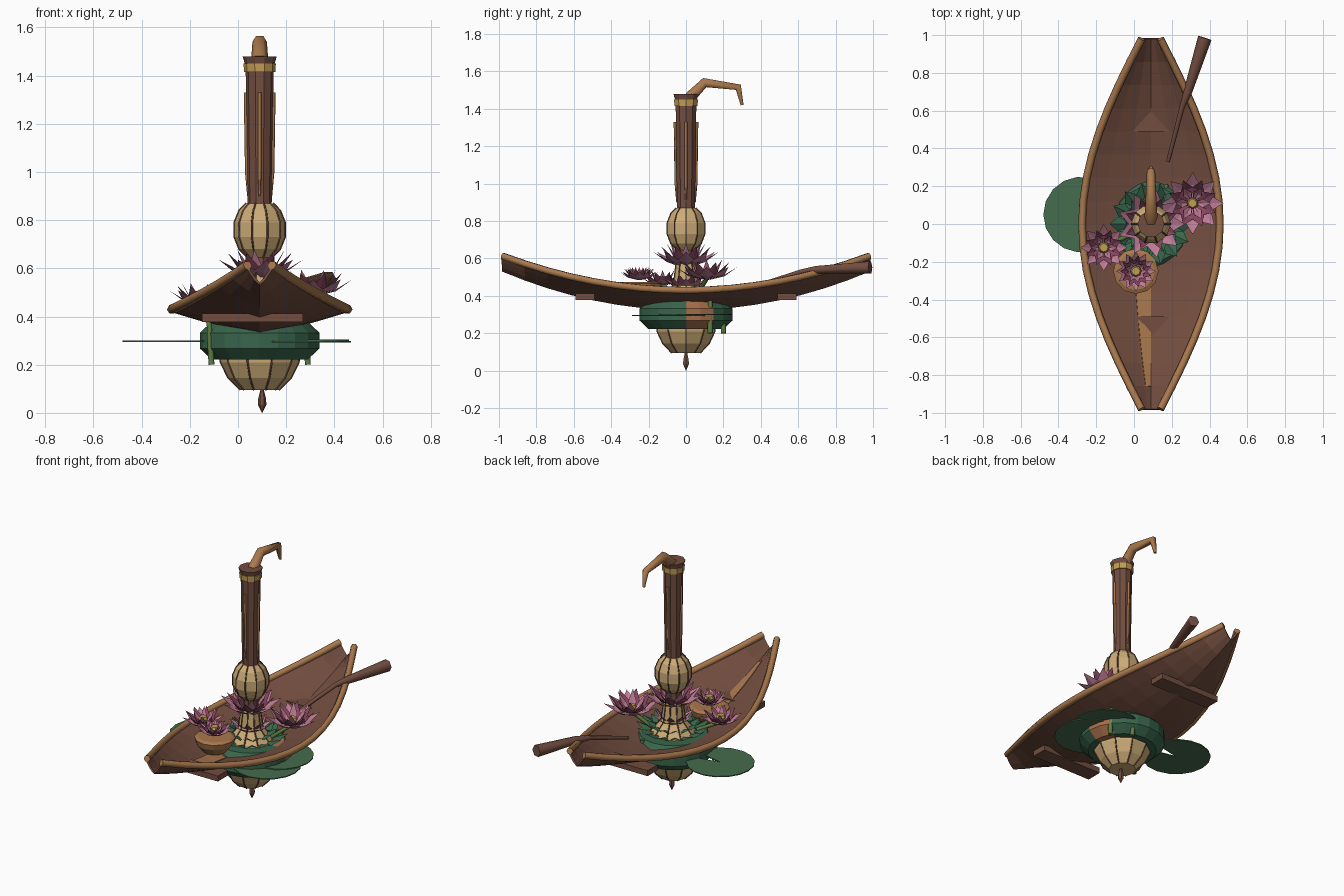
import bpy, math
from mathutils import Vector

cube = bpy.data.objects.get("Cube")
if cube:
    bpy.data.objects.remove(cube)


def material(name, r, g, b):
    m = bpy.data.materials.new(name)
    m.use_nodes = True
    m.diffuse_color = (r, g, b, 1)
    m.node_tree.nodes["Principled BSDF"].inputs["Base Color"].default_value = (r, g, b, 1)
    return m


BROWN = material("dark wood", .17, .075, .05)
TAN = material("light wood", .40, .19, .075)
CREAM = material("gourd cream", .62, .42, .19)
GREEN = material("deep green", .04, .13, .07)
PAD = material("pad green", .06, .15, .075)
STEM = material("stem green", .11, .20, .05)
ROSE = material("petal pink", .52, .20, .30)
MAUVE = material("petal mauve", .24, .06, .11)
GOLD = material("gold", .55, .34, .09)
CLAY = material("terracotta", .40, .16, .07)
CX = .09  # shared centre line of boat and gourd


def build(name, verts, faces, *mats):
    me = bpy.data.meshes.new(name)
    me.from_pydata(verts, [], faces)
    for m in mats:
        me.materials.append(m)
    ob = bpy.data.objects.new(name, me)
    bpy.context.collection.objects.link(ob)
    return ob


def ring(r, z, n, x=CX, y=0):
    return [(x + r * math.cos(2 * math.pi * i / n), y + r * math.sin(2 * math.pi * i / n), z)
            for i in range(n)]


def lathe(name, profile, mat, n=10, x=CX, y=0):
    verts = [v for r, z in profile for v in ring(r, z, n, x, y)]
    faces = [(k * n + i, k * n + (i + 1) % n, (k + 1) * n + (i + 1) % n, (k + 1) * n + i)
             for k in range(len(profile) - 1) for i in range(n)]
    faces += [tuple(reversed(range(n))), tuple(range(len(verts) - n, len(verts)))]
    return build(name, verts, faces, mat)


def tube(name, points, radii, mat, res=1):
    cu = bpy.data.curves.new(name, 'CURVE')
    cu.dimensions = '3D'
    cu.bevel_depth = 1
    cu.bevel_resolution = res
    cu.use_fill_caps = True
    sp = cu.splines.new('POLY')
    sp.points.add(len(points) - 1)
    for p, co, r in zip(sp.points, points, radii):
        p.co = (*co, 1)
        p.radius = r
    cu.materials.append(mat)
    ob = bpy.data.objects.new(name, cu)
    bpy.context.collection.objects.link(ob)
    bpy.ops.object.select_all(action='DESELECT')
    ob.select_set(True)
    bpy.context.view_layer.objects.active = ob
    bpy.ops.object.convert(target='MESH')
    return ob


def box(name, loc, size, mat):
    x, y, z = loc
    a, b, c = (s / 2 for s in size)
    v = [(x + i * a, y + j * b, z + k * c) for i in (-1, 1) for j in (-1, 1) for k in (-1, 1)]
    return build(name, v, [(0, 1, 3, 2), (4, 6, 7, 5), (0, 4, 5, 1), (2, 3, 7, 6),
                           (0, 2, 6, 4), (1, 5, 7, 3)], mat)


# Boat hull, plank and rails
def hull_point(t, y, lift=0):
    half = .04 + .325 * math.cos(y * math.pi / 2)
    keel, rim = .335 + .215 * y * y, .43 + .19 * y * y
    return (CX + t * half, y, keel + (rim - keel) * abs(t) ** 1.2 + lift)


def hull_sheet(name, ts, ys, mat, lift, thick):
    n = len(ts)
    v = [hull_point(t, y, lift) for y in ys for t in ts]
    f = [(j * n + i, j * n + i + 1, (j + 1) * n + i + 1, (j + 1) * n + i)
         for j in range(len(ys) - 1) for i in range(n - 1)]
    ob = build(name, v, f, mat)
    so = ob.modifiers.new("thickness", 'SOLIDIFY')
    so.thickness = thick
    return ob


stations = [-.98 + 1.96 * i / 16 for i in range(17)]
hull_sheet("hull", [-1, -.66, -.33, 0, .33, .66, 1], stations, BROWN, 0, .012)
hull_sheet("floor_plank", [-.25, 0], stations[1:7], TAN, .006, .005)
for side, label in ((-1, "right"), (1, "left")):
    tube(label + "_rail", [hull_point(side, y) for y in stations], [.02] * 17, TAN)
for y, label in ((-.54, "front"), (.54, "back")):
    box(label + "_bench", (.06 if y < 0 else .07, y, .395), (.42, .1, .035), BROWN)

# Gourd body, its ribs and bottom spike
lower = [(.08, .095), (.13, .145), (.162, .21), (.17, .29), (.13, .39), (.07, .46), (.055, .58)]
upper = [(.05, .645), (.085, .68), (.105, .73), (.105, .79), (.085, .84), (.055, .87)]
for name, prof in (("lower_gourd", lower), ("upper_gourd", upper)):
    lathe(name, prof, CREAM)
    for i in range(10):
        a = 2 * math.pi * i / 10
        tube(name + "_rib", [(CX + r * math.cos(a), r * math.sin(a), z) for r, z in prof],
             [.004] * len(prof), BROWN, 0)
lathe("bottom_spike", [(.001, 0), (.018, .035), (.016, .06), (.006, .1)], BROWN, 6, x=.1)

# Neck with slats, band, cap and curved hook
lathe("neck", [(.045, .55), (.05, .87), (.058, 1.41), (.06, 1.44)], BROWN)
lathe("neck_band", [(.065, 1.415), (.067, 1.45)], GOLD)
lathe("neck_cap", [(.062, 1.45), (.071, 1.48)], BROWN)
for i in range(4):
    a = i * math.pi / 2
    tube("neck_slat", [(CX + r * math.cos(a), r * math.sin(a), z)
                       for r, z in ((.048, .9), (.053, 1.0), (.058, 1.33))], [.004, .008, .008], TAN, 0)
tube("hook", [(CX, .02, 1.46), (CX, .1, 1.54), (CX, .28, 1.515), (CX, .3, 1.42)],
     [.036, .03, .022, .009], TAN)

# Padded ring with one patch
N, M = 20, 8
verts, faces = [], []
for i in range(N):
    a = 2 * math.pi * i / N
    for j in range(M):
        b = 2 * math.pi * (j + .5) / M
        r = .165 + .09 * math.cos(b)
        verts.append((CX + r * math.cos(a), r * math.sin(a), .3 + .085 * math.sin(b)))
for i in range(N):
    for j in range(M):
        faces.append((i * M + j, (i + 1) % N * M + j, (i + 1) % N * M + (j + 1) % M, i * M + (j + 1) % M))
cushion = build("padded_ring", verts, faces, GREEN, CLAY)
for p in cushion.data.polygons:
    p.material_index = 1 if p.index // M in (0, 1) else 0

# Lily pads with a notch, and hanging stems
for x, y, z, turn in ((-.28, .05, .3, 0), (.27, -.09, .298, 180), (.26, .05, .304, 200)):
    arc = [math.radians(turn + 12 + 336 * i / 16) for i in range(17)]
    rim = [(x + .2 * math.cos(a), y + .2 * math.sin(a), z) for a in arc]
    pad = build("lily_pad", [(x, y, z)] + rim, [tuple(range(18))], PAD)
    pad.modifiers.new("thickness", 'SOLIDIFY').thickness = .006
for x, y in ((-.12, -.13), (.28, .13), (.17, .2)):
    tube("hanging_stem", [(x, y, .38), (x + .005, y, .29), (x + .01, y, .2)], [.012, .014, .014], STEM)

# Leaf collars inside the boat
for count, inner, outer, z0, z1 in ((14, .1, .22, .385, .43), (11, .06, .16, .41, .45)):
    verts, faces = [], []
    for i in range(count):
        a, w = 2 * math.pi * i / count, math.pi / count
        for r, da, z in ((inner, 0, z0), (outer * .8, -w, z0 + .01), (outer, 0, z1), (outer * .8, w, z0 + .01)):
            verts.append((CX + r * math.cos(a + da), r * math.sin(a + da), z))
        faces += [(4 * i, 4 * i + 1, 4 * i + 2), (4 * i, 4 * i + 2, 4 * i + 3)]
    build("leaf_collar", verts, faces, GREEN)


# Lotus flowers: layered pointed petals around a gold heart
def flower(name, x, y, z, size, counts, hollow=.1, heart=True):
    for layer, n in enumerate(counts):
        reach, rise = size * (1, .8, .58)[layer], size * (.42, .58, .66)[layer]
        verts, faces = [], []
        for i in range(n):
            a = 2 * math.pi * (i + layer / 2) / n
            out, side = Vector((math.cos(a), math.sin(a), 0)), Vector((-math.sin(a), math.cos(a), 0))
            for r, s, h in ((hollow, 0, 0), (.58, -.25, .4), (.58, 0, .28), (.58, .25, .4), (1, 0, 1)):
                verts.append(Vector((x, y, z)) + out * r * reach + side * s * reach
                             + Vector((0, 0, h * rise)))
            k = 5 * i
            faces += [(k, k + 1, k + 2), (k, k + 2, k + 3), (k + 1, k + 4, k + 2), (k + 2, k + 4, k + 3)]
        build(name + "_petals", verts, faces, MAUVE if layer == 1 else ROSE)
    if heart:
        lathe(name + "_heart", [(.012, z), (.03, z + .035), (.022, z + .05)], GOLD, 8, x, y)


flower("left_flower", .31, .11, .485, .165, (8, 8, 6))
flower("right_flower", -.16, -.125, .455, .125, (8, 8, 6))
flower("collar_flower", CX, 0, .56, .18, (9, 8, 7), .25, False)
flower("low_flower", CX, 0, .44, .13, (9, 8), .3, False)
flower("bowl_flower", .01, -.25, .485, .105, (12, 11, 9))
lathe("bowl", [(.07, .38), (.11, .43), (.12, .465), (.1, .475)], TAN, 12, .01, -.25)
for x, y in ((.31, .11), (-.16, -.125)):
    tube("flower_stem", [(CX + (x - CX) * .5, y * .5, .4), (x, y, .49 if x > 0 else .46)], [.012] * 2, STEM)

# Paddle resting over the back
tube("paddle", [(.18, .33, .44), (.255, .62, .53), (.285, .7, .54), (.375, .985, .552)],
     [.01, .014, .023, .037], BROWN)
